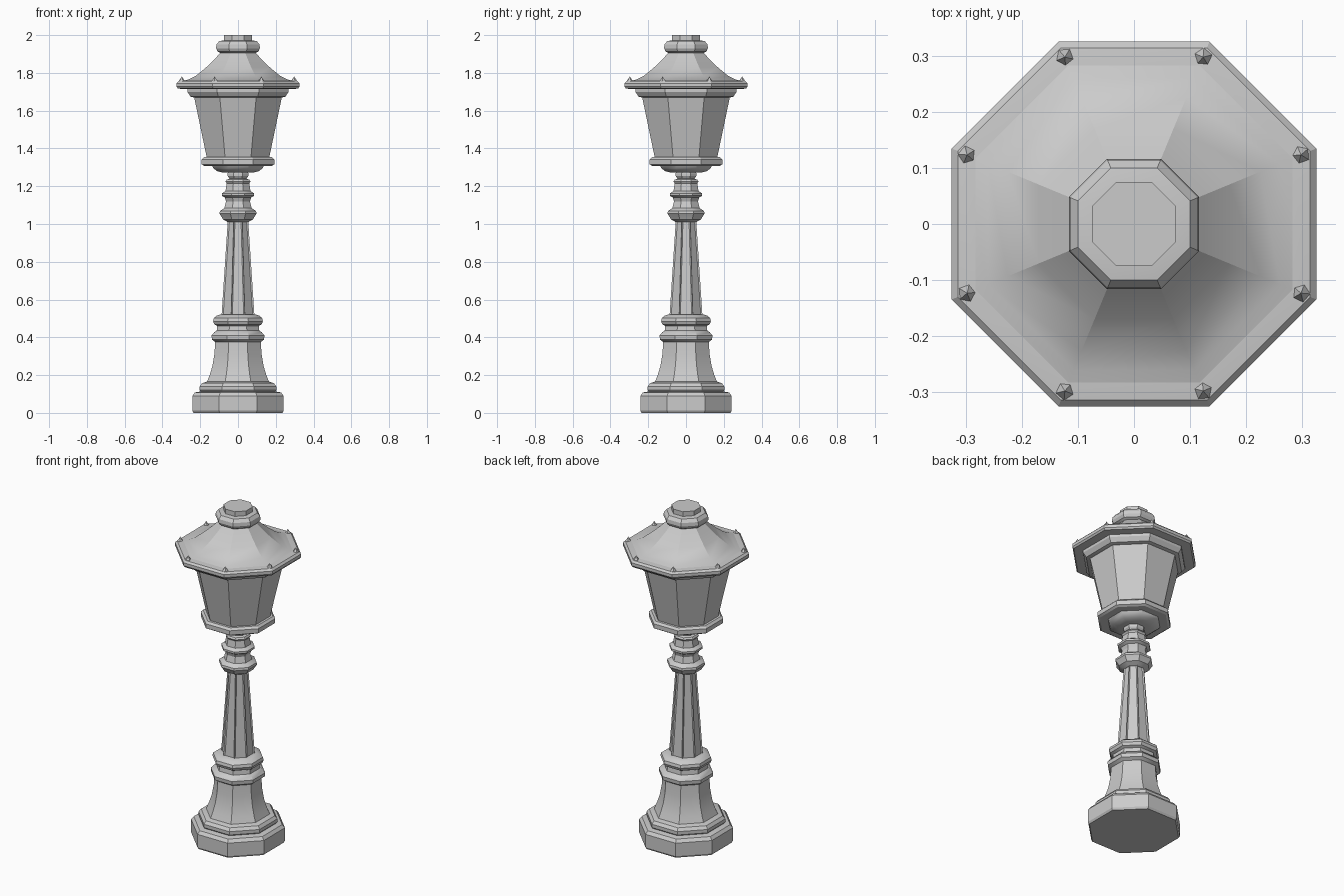
import bpy, bmesh, math
from math import pi, cos, sin

if "Cube" in bpy.data.objects:
    bpy.data.objects.remove(bpy.data.objects["Cube"])

N = 8
K = 1 / cos(pi / N)   # flat distance -> corner distance


def finish(name, bm):
    bmesh.ops.recalc_face_normals(bm, faces=bm.faces)
    me = bpy.data.meshes.new(name)
    bm.to_mesh(me)
    bm.free()
    ob = bpy.data.objects.new(name, me)
    bpy.context.collection.objects.link(ob)
    bpy.ops.object.select_all(action='DESELECT')
    ob.select_set(True)
    bpy.context.view_layer.objects.active = ob
    bpy.ops.object.shade_smooth_by_angle(angle=math.radians(28))
    return ob


def octagon_lathe(name, profile, inset=None):
    """Stack octagonal rings; profile = (distance to flat, z)."""
    bm = bmesh.new()
    rings = [[bm.verts.new((r * K * cos((i + .5) * 2 * pi / N),
                            r * K * sin((i + .5) * 2 * pi / N), z))
              for i in range(N)] for r, z in profile]
    sides = []
    for a, b in zip(rings, rings[1:]):
        for i in range(N):
            j = (i + 1) % N
            sides.append(bm.faces.new((a[i], a[j], b[j], b[i])))
    bm.faces.new(rings[0][::-1])
    bm.faces.new(rings[-1])
    if inset:
        bmesh.ops.recalc_face_normals(bm, faces=bm.faces)
        bmesh.ops.inset_individual(bm, faces=sides, thickness=inset[0], depth=-inset[1])
    return finish(name, bm)


# Foot and stepped plinth
octagon_lathe("base_foot", [(.235, 0), (.242, .012), (.242, .09), (.228, .108), (.19, .115)])
octagon_lathe("base_step", [(.195, .11), (.203, .12), (.203, .14), (.19, .157), (.165, .165)])

# Flared pedestal
octagon_lathe("pedestal", [(.168, .155), (.15, .20), (.135, .25), (.125, .31), (.12, .385)])

# Two mouldings above the pedestal
octagon_lathe("lower_rings", [(.12, .375), (.138, .388), (.14, .41), (.125, .428), (.113, .435),
                              (.11, .46), (.125, .468), (.132, .485), (.128, .502), (.112, .515),
                              (.09, .522)])

# Tapered shaft with shallow sunk panels
octagon_lathe("shaft", [(.087, .515), (.054, 1.02)], inset=(.009, .006))

# Turned collar under the lantern
octagon_lathe("upper_collar", [(.054, 1.01), (.08, 1.025), (.085, 1.035), (.098, 1.055),
                               (.096, 1.068), (.072, 1.085), (.063, 1.12), (.07, 1.14),
                               (.086, 1.15), (.086, 1.162), (.066, 1.175), (.06, 1.215),
                               (.066, 1.225), (.06, 1.235), (.045, 1.24), (.055, 1.255),
                               (.055, 1.268), (.045, 1.285)])

# Lantern seat
octagon_lathe("lantern_bowl", [(.08, 1.272), (.11, 1.28), (.13, 1.295), (.14, 1.315)])
octagon_lathe("lantern_floor", [(.18, 1.308), (.192, 1.316), (.192, 1.342), (.18, 1.354), (.15, 1.354)])

# Glass body
octagon_lathe("lantern_body", [(.165, 1.35), (.236, 1.69)])

# Cornice and eave
octagon_lathe("cornice", [(.235, 1.67), (.252, 1.675), (.268, 1.70), (.268, 1.718)])
octagon_lathe("eave", [(.295, 1.715), (.318, 1.717), (.325, 1.727), (.325, 1.745), (.314, 1.756), (.28, 1.76)])

# Roof with a concave sweep
octagon_lathe("roof", [(.31, 1.752), (.26, 1.766), (.225, 1.783), (.17, 1.828), (.125, 1.872), (.085, 1.915)])

# Cap ring and top plug
octagon_lathe("roof_cap", [(.088, 1.902), (.108, 1.913), (.116, 1.93), (.114, 1.95), (.10, 1.968), (.075, 1.972)])
octagon_lathe("top_plug", [(.075, 1.96), (.075, 2.0)])

# Small pointed studs on the eave corners
for i in range(N):
    a = (i + .5) * 2 * pi / N
    bm = bmesh.new()
    bmesh.ops.create_cone(bm, cap_ends=True, segments=5, radius1=.02, radius2=0, depth=.03)
    ob = finish(f"eave_stud_{i + 1}", bm)
    ob.location = (.322 * cos(a), .322 * sin(a), 1.766)
    ob.rotation_euler = (0, 0, a)
